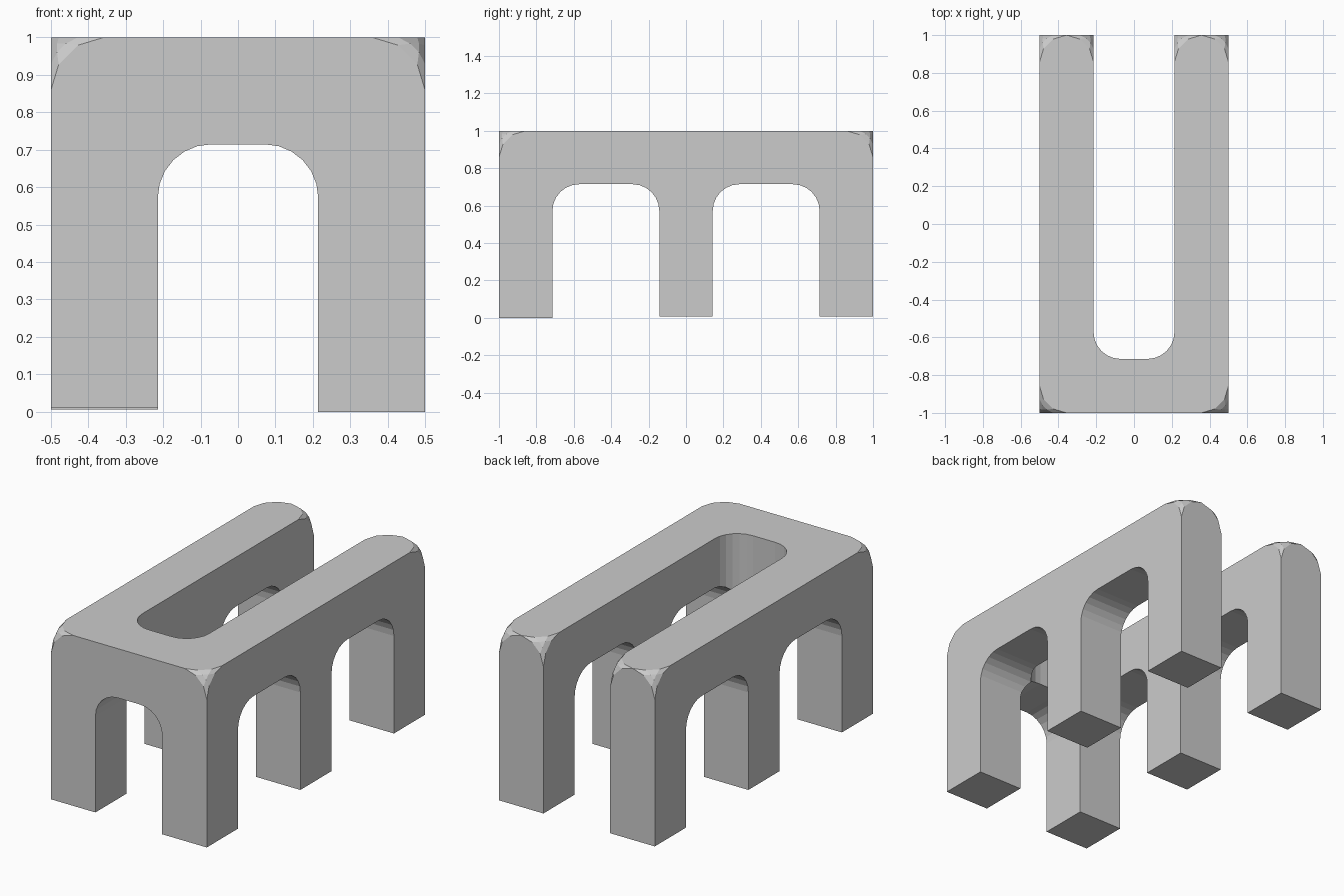
import bpy, bmesh, math
from mathutils import Vector

if "Cube" in bpy.data.objects:
    bpy.data.objects.remove(bpy.data.objects["Cube"])

U = 1 / 7            # fillet radius; beams and legs are two units thick
SEG = 6              # sides per inner fillet

grey = bpy.data.materials.new("light grey")
grey.diffuse_color = (0.6, 0.6, 0.6, 1)
grey.use_nodes = True
grey.node_tree.nodes["Principled BSDF"].inputs["Base Color"].default_value = grey.diffuse_color


def fillet(cx, cy, a0, a1):
    """Points of an arc around (cx, cy), angles in degrees."""
    return [(cx + U * math.cos(math.radians(a0 + (a1 - a0) * i / SEG)),
             cy + U * math.sin(math.radians(a0 + (a1 - a0) * i / SEG)))
            for i in range(SEG + 1)]


def prism(profile, lo, hi, place):
    """Closed prism from a 2D profile; place(p, q, depth) gives the 3D point."""
    bm = bmesh.new()
    a = [bm.verts.new(place(p, q, lo)) for p, q in profile]
    b = [bm.verts.new(place(p, q, hi)) for p, q in profile]
    bm.faces.new(a[::-1])
    bm.faces.new(b)
    n = len(a)
    for i in range(n):
        j = (i + 1) % n
        bm.faces.new((a[i], a[j], b[j], b[i]))
    bmesh.ops.recalc_face_normals(bm, faces=bm.faces)
    return bm


def make_object(name, bm):
    mesh = bpy.data.meshes.new(name)
    bm.to_mesh(mesh)
    bm.free()
    mesh.materials.append(grey)
    ob = bpy.data.objects.new(name, mesh)
    bpy.context.collection.objects.link(ob)
    return ob


def arch(left, right):
    """Arch opening with rounded upper corners."""
    top = 5 * U
    return ([(left, -0.2), (right, -0.2)]
            + fillet(right - U, top - U, 0, 90)
            + fillet(left + U, top - U, 90, 180))


# U-shaped block, open at the back, with a rounded slot end
inner = 1.5 * U
plan = ([(-0.5, 1), (-0.5, -1), (0.5, -1), (0.5, 1), (inner, 1)]
        + fillet(inner - U, -5 * U + U, 0, -90)
        + fillet(-inner + U, -5 * U + U, -90, -180)
        + [(-inner, 1)])
block = prism(plan, 0, 1, lambda p, q, d: (p, q, d))

# Softened top corners
corners = [v for v in block.verts if v.co.z > 0.99 and abs(v.co.y) > 0.99]
bmesh.ops.bevel(block, geom=corners, offset=U * 0.995, offset_type='ABSOLUTE',
                segments=3, profile=0.5, affect='VERTICES', clamp_overlap=False)
bmesh.ops.recalc_face_normals(block, faces=block.faces)
body = make_object("six_legged_frame", block)

# Arch openings: one through the front, two through the sides
cutters = [make_object("front_arch_cutter", prism(
    arch(-inner, inner), -1.3, 1.3, lambda p, q, d: (p, d, q)))]
for left, right in ((-5 * U, -U), (U, 5 * U)):
    cutters.append(make_object("side_arch_cutter", prism(
        arch(left, right), -0.8, 0.8, lambda p, q, d: (d, p, q))))
for c in cutters:
    c.hide_render = True
    mod = body.modifiers.new("cut", 'BOOLEAN')
    mod.operation = 'DIFFERENCE'
    mod.solver = 'EXACT'
    mod.object = c

# Apply the cuts and drop the cutters
bpy.context.view_layer.update()
deps = bpy.context.evaluated_depsgraph_get()
result = bpy.data.meshes.new_from_object(body.evaluated_get(deps))
body.modifiers.clear()
body.data = result
for c in cutters:
    bpy.data.objects.remove(c)

# Slightly uneven feet, the front right one being the longest
for v in body.data.vertices:
    if abs(v.co.z) < 0.001:
        if v.co.y < -0.5:
            v.co.z = 0.0 if v.co.x > 0 else 0.012
        else:
            v.co.z = 0.006
for p in body.data.polygons:
    p.use_smooth = False
    p.material_index = 0
if not body.data.materials:
    body.data.materials.append(grey)
